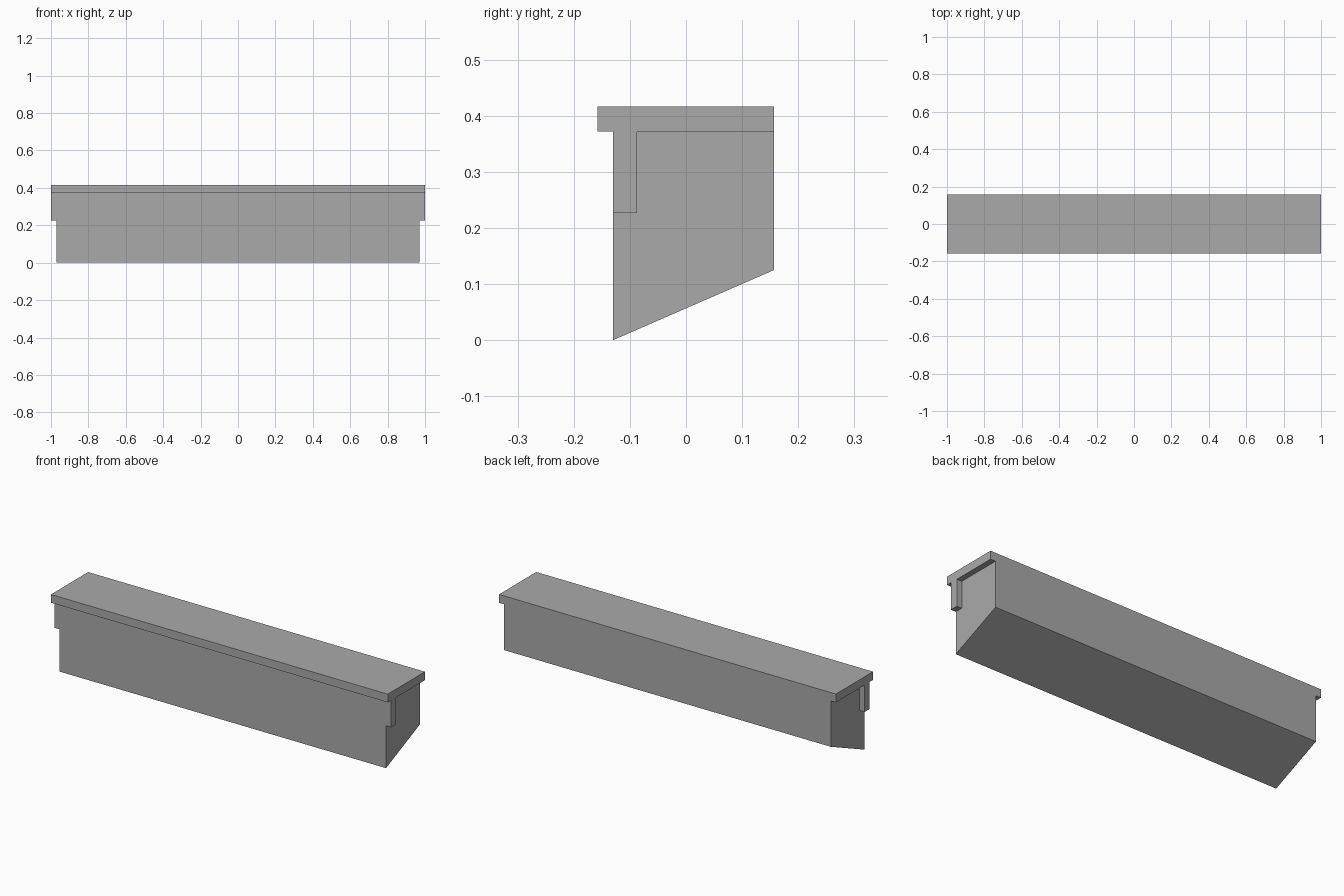
import bpy, bmesh

if "Cube" in bpy.data.objects:
    bpy.data.objects.remove(bpy.data.objects["Cube"])

# Cross-section points (y, z)
LIP = (-0.158, 0.372)
INNER_LIP = (-0.13, 0.372)
TAB_FRONT, TAB_BACK = (-0.13, 0.227), (-0.087, 0.227)
TAB_TOP = (-0.087, 0.371)
BACK_MID, BACK_TOP, FRONT_TOP = (0.157, 0.371), (0.157, 0.416), (-0.158, 0.416)
LOW_FRONT, LOW_BACK = (-0.13, 0.0), (0.157, 0.125)

# Whole section, overhanging top + tab section, and recessed body end
whole = [LIP, INNER_LIP, TAB_FRONT, LOW_FRONT, LOW_BACK, BACK_MID, BACK_TOP, FRONT_TOP]
upper = [LIP, INNER_LIP, TAB_FRONT, TAB_BACK, TAB_TOP, BACK_MID, BACK_TOP, FRONT_TOP]
lower = [TAB_FRONT, LOW_FRONT, LOW_BACK, BACK_MID, TAB_TOP, TAB_BACK]
BODY_X, END_X = 0.97, 1.0

bm = bmesh.new()


def face(points):
    bm.faces.new([bm.verts.new(p) for p in points])


def skin(outline, x0, x1):
    for a, b in zip(outline, outline[1:] + outline[:1]):
        face([(x0, *a), (x0, *b), (x1, *b), (x1, *a)])


# Main length, then mirrored ends
skin(whole, -BODY_X, BODY_X)
for s in (-1, 1):
    skin(upper, s * BODY_X, s * END_X)
    face([(s * END_X, *p) for p in upper])
    face([(s * BODY_X, *p) for p in lower])

bmesh.ops.remove_doubles(bm, verts=bm.verts, dist=0.0001)
bmesh.ops.recalc_face_normals(bm, faces=bm.faces)
mesh = bpy.data.meshes.new("ledge_beam")
bm.to_mesh(mesh)
bm.free()

grey = bpy.data.materials.new("plain grey")
grey.diffuse_color = (0.4, 0.4, 0.4, 1)
grey.use_nodes = True
grey.node_tree.nodes["Principled BSDF"].inputs["Base Color"].default_value = grey.diffuse_color
mesh.materials.append(grey)
bpy.context.collection.objects.link(bpy.data.objects.new("ledge_beam", mesh))
